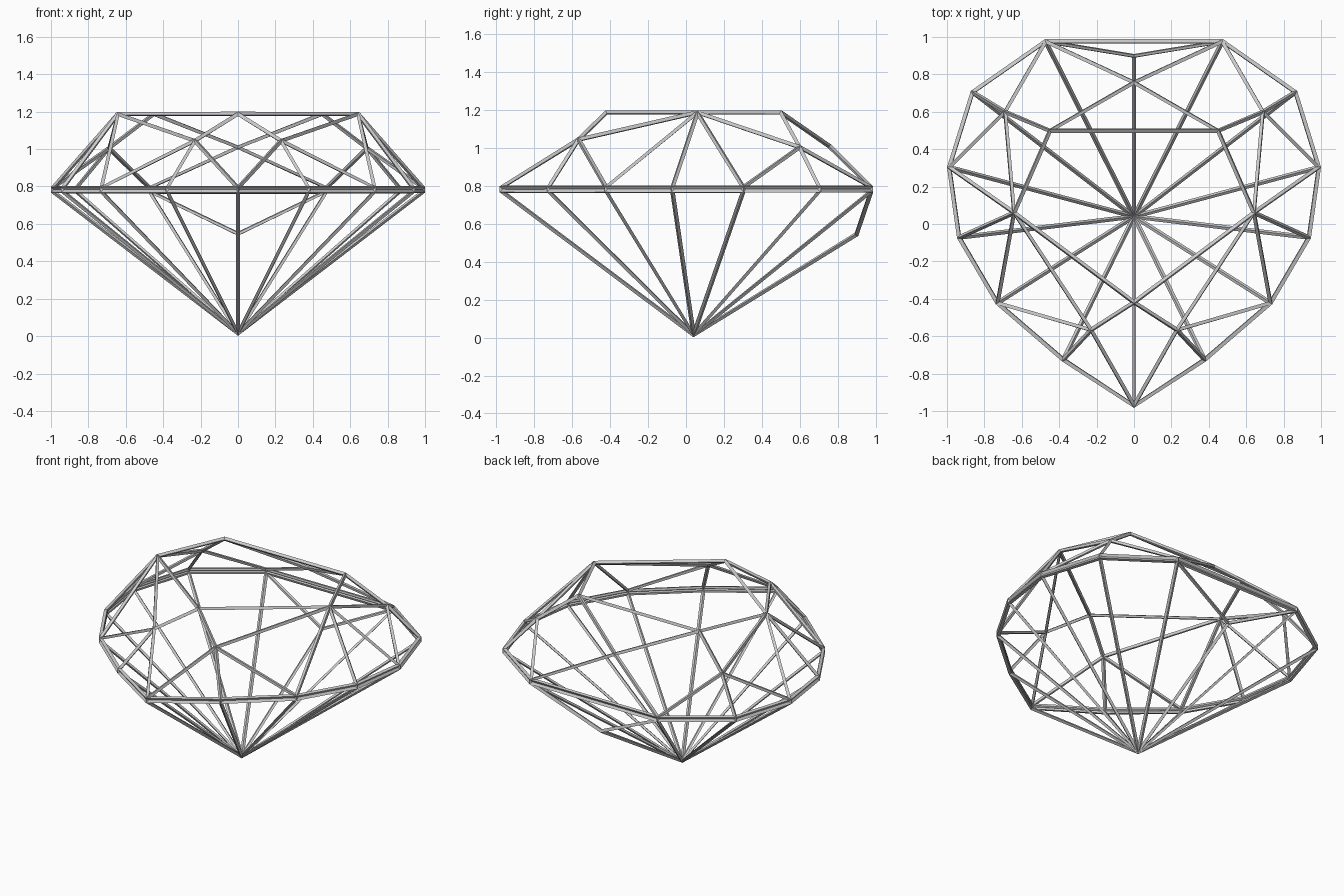
import bpy, bmesh

if "Cube" in bpy.data.objects:
    bpy.data.objects.remove(bpy.data.objects["Cube"])

BAR = 0.025
UP, LOW = 0.794, 0.772

# Points on the right half, mirrored across x = 0
girdle = [(0, -0.972), (0.378, -0.725), (0.73, -0.422), (0.935, -0.072),
          (0.988, 0.303), (0.863, 0.705), (0.473, 0.977)]
pts = {
    "t0": (0, -0.42, 1.188), "t1": (0.642, 0.06, 1.188), "t2": (0.45, 0.50, 1.188),
    "m0": (0.23, -0.567, 1.045), "m1": (0.69, 0.60, 1.005), "m2": (0, 0.757, 1.01),
    "p": (0, 0.90, 0.545), "c": (0, 0.04, 0.014),
}
for i, (x, y) in enumerate(girdle):
    pts[f"u{i}"] = (x, y, UP)
    pts[f"l{i}"] = (x, y, LOW)

# Crown facets, then girdle band and pavilion facets
side_faces = ["t0 t1 m0", "m0 u0 u1", "m0 u1 u2", "m0 u2 t1", "t1 u2 u3", "t1 u3 u4",
              "t1 u4 m1", "m1 u4 u5", "m1 u5 u6", "t1 m1 t2", "t2 m1 u6 m2", "l6 p c"]
for i in range(6):
    side_faces += [f"u{i} l{i} l{i+1} u{i+1}", f"l{i} c l{i+1}"]

# Facets crossing the centre plane; a minus sign marks a mirrored point
centre_faces = ["t0 t1 t2 -t2 -t1", "t2 m2 -t2", "m2 u6 -u6", "t0 m0 u0 -m0",
                "u6 l6 -l6 -u6", "l6 p -l6"]

bm = bmesh.new()
cache = {}


def vert(token, side):
    name = token.lstrip("-")
    x, y, z = pts[name]
    x *= -side if token[0] == "-" else side
    key = (name, x > 0)
    if key not in cache:
        cache[key] = bm.verts.new((x, y, z))
    return cache[key]


for side in (1, -1):
    for f in side_faces:
        bm.faces.new([vert(t, side) for t in f.split()])
for f in centre_faces:
    bm.faces.new([vert(t, 1) for t in f.split()])
bmesh.ops.recalc_face_normals(bm, faces=bm.faces)

# Gem cage: every facet edge becomes a thin bar
mesh = bpy.data.meshes.new("gem_wire_frame")
bm.to_mesh(mesh)
bm.free()
gem = bpy.data.objects.new("gem_wire_frame", mesh)
bpy.context.collection.objects.link(gem)
wire = gem.modifiers.new("bars", 'WIREFRAME')
wire.thickness = BAR
wire.use_even_offset = True
wire.use_replace = True
